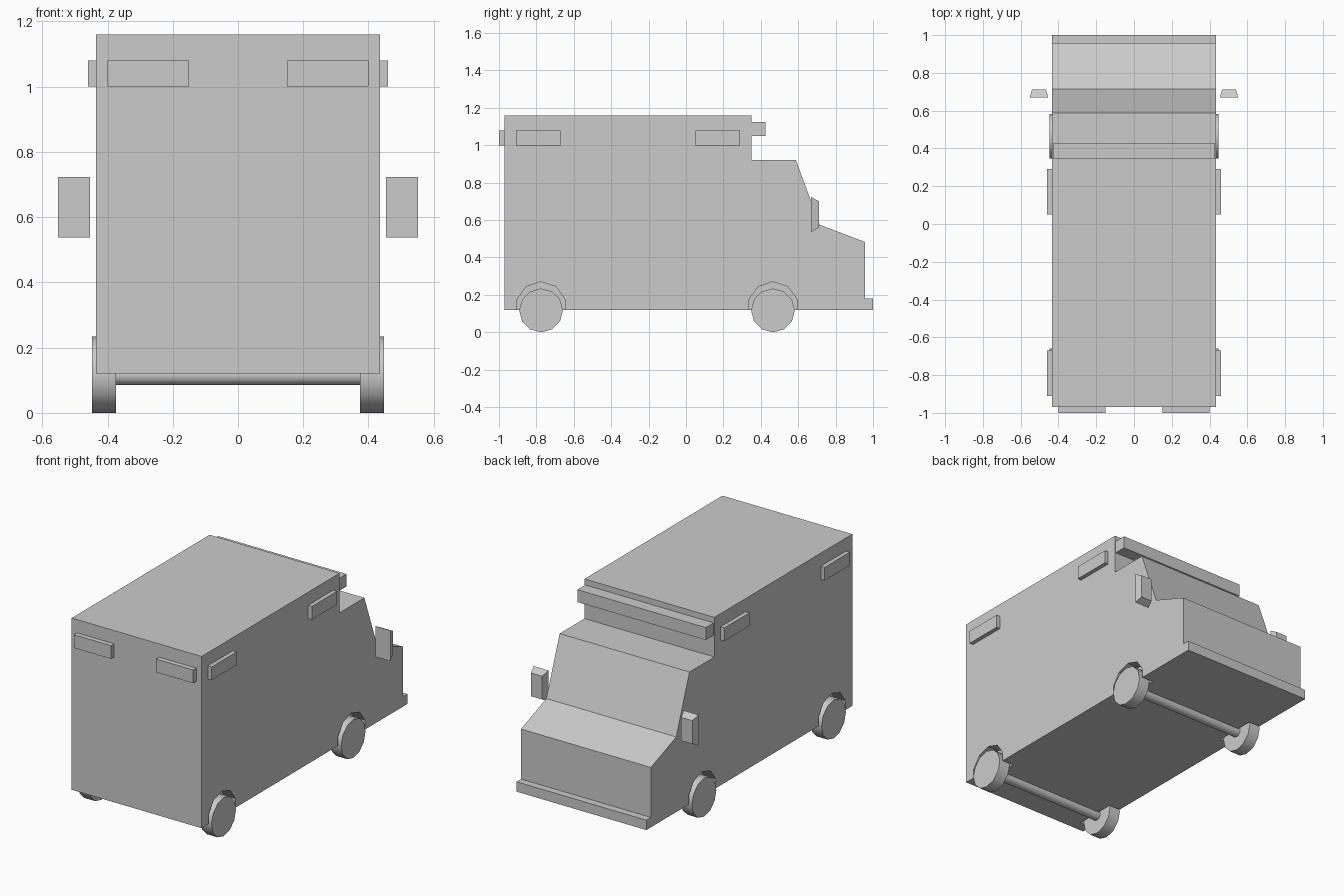
import bpy, bmesh, math
from mathutils import Matrix

if "Cube" in bpy.data.objects:
    bpy.data.objects.remove(bpy.data.objects["Cube"])


def finish(name, bm):
    bmesh.ops.recalc_face_normals(bm, faces=bm.faces)
    me = bpy.data.meshes.new(name)
    bm.to_mesh(me)
    bm.free()
    ob = bpy.data.objects.new(name, me)
    bpy.context.collection.objects.link(ob)
    return ob


def extrude_x(name, profile, x0, x1):
    """Extrude a (y, z) outline from x0 to x1."""
    bm = bmesh.new()
    face = bm.faces.new([bm.verts.new((x0, y, z)) for y, z in profile])
    ext = bmesh.ops.extrude_face_region(bm, geom=[face])
    verts = [v for v in ext["geom"] if isinstance(v, bmesh.types.BMVert)]
    bmesh.ops.translate(bm, vec=(x1 - x0, 0, 0), verts=verts)
    return finish(name, bm)


def box(name, x, y, z):
    return extrude_x(name, [(y[0], z[0]), (y[1], z[0]), (y[1], z[1]), (y[0], z[1])], *x)


def cylinder_x(name, r, x0, x1, y, z, sides):
    """Cylinder along x with a vertex at the top."""
    ring = [(y + r * math.sin(2 * math.pi * i / sides),
             z + r * math.cos(2 * math.pi * i / sides)) for i in range(sides)]
    return extrude_x(name, ring, x0, x1)


def smooth(ob):
    bpy.ops.object.select_all(action='DESELECT')
    ob.select_set(True)
    bpy.context.view_layer.objects.active = ob
    bpy.ops.object.shade_smooth_by_angle(angle=math.radians(40))


HALF = 0.435
AXLES = {"front": 0.465, "rear": -0.775}

# Van body: box, stepped cab roof, windscreen and hood
body = extrude_x("van_body", [
    (-0.97, 0.12), (-0.97, 1.16), (0.35, 1.16), (0.35, 0.92), (0.588, 0.92),
    (0.715, 0.575), (0.957, 0.483), (0.957, 0.12)], -HALF, HALF)

# Bumper
box("bumper", (-HALF, HALF), (0.957, 1.0), (0.12, 0.18))

# Light bar above the cab
box("light_bar", (-0.43, 0.43), (0.35, 0.425), (1.05, 1.125))

for label, y in AXLES.items():
    # Axle
    smooth(cylinder_x(label + "_axle", 0.031, -0.376, 0.376, y, 0.116, 12))
    for side, s in (("left", -1), ("right", 1)):
        # Wheel
        smooth(cylinder_x(f"{label}_wheel_{side}", 0.117, s * 0.374, s * 0.447, y, 0.117, 12))
        # Wheel arch recess cut into the body
        cutter = cylinder_x(f"{label}_arch_cutter_{side}", 0.135, s * 0.36, s * 0.5, y, 0.135, 10)
        cutter.hide_render = True
        cutter.hide_viewport = True
        cut = body.modifiers.new("arch", 'BOOLEAN')
        cut.operation = 'DIFFERENCE'
        cut.solver = 'EXACT'
        cut.object = cutter

for side, s in (("left", -1), ("right", 1)):
    # Marker lights on the sides and the end wall
    for label, y in (("front", (0.05, 0.29)), ("rear", (-0.91, -0.67))):
        box(f"{label}_side_light_{side}", (s * HALF, s * 0.46), y, (1.0, 1.08))
    box(f"end_light_{side}", (s * 0.15, s * 0.40), (-1.0, -0.97), (1.0, 1.08))

    # Wing mirror: box tapering toward the hood
    bm = bmesh.new()
    bmesh.ops.create_cube(bm, size=1, matrix=Matrix.Translation((s * 0.503, 0.69, 0.63))
                          @ Matrix.Diagonal((0.098, 0.042, 0.186, 1)))
    for v in bm.verts:
        if v.co.y > 0.69:
            v.co.x = s * 0.503 + (v.co.x - s * 0.503) * 0.76
            v.co.z = 0.63 + (v.co.z - 0.63) * 0.76
    finish(f"wing_mirror_{side}", bm)
